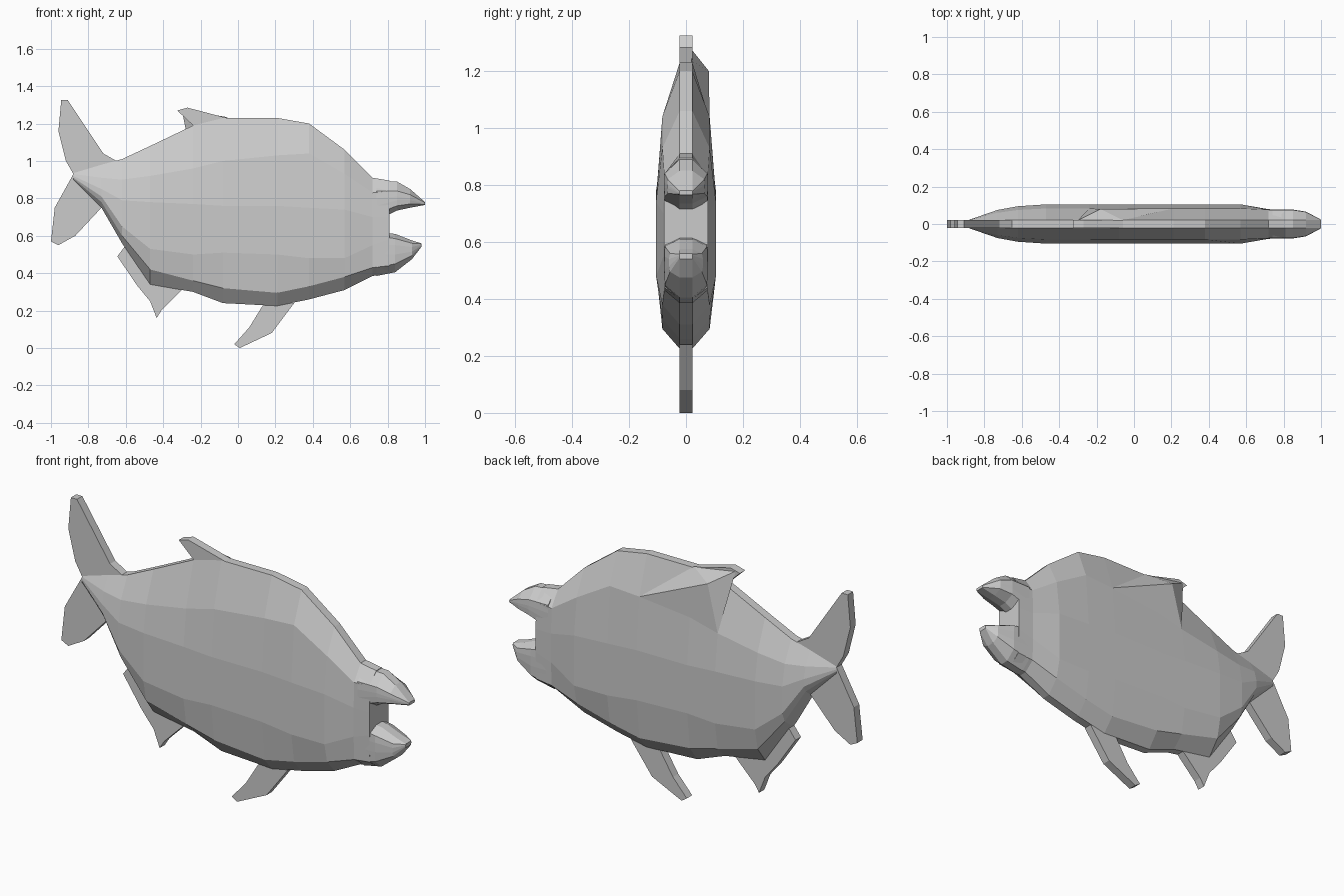
import bpy, bmesh

EDGE = 0.022  # half thickness of fins and of the flat rim of the body


def finish(name, bm):
    bmesh.ops.recalc_face_normals(bm, faces=bm.faces)
    mesh = bpy.data.meshes.new(name)
    bm.to_mesh(mesh)
    bm.free()
    obj = bpy.data.objects.new(name, mesh)
    bpy.context.collection.objects.link(obj)
    return obj


def loft(name, stations):
    """Each station: x, six heights from back to belly, middle and shoulder half widths."""
    bm = bmesh.new()
    rings = []
    for x, *heights, mid, shoulder in stations:
        widths = [EDGE, shoulder, mid, mid, shoulder, EDGE]
        side = list(zip(widths, heights))
        ring = [(-w, z) for w, z in side] + [(w, z) for w, z in reversed(side)]
        rings.append([bm.verts.new((x, y, z)) for y, z in ring])
    for a, b in zip(rings, rings[1:]):
        for i in range(len(a)):
            j = (i + 1) % len(a)
            bm.faces.new((a[i], a[j], b[j], b[i]))
    bm.faces.new(rings[0])
    bm.faces.new(rings[-1])
    return finish(name, bm)


def fin(name, outline):
    bm = bmesh.new()
    face = bm.faces.new([bm.verts.new((x, -EDGE, z)) for x, z in outline])
    out = bmesh.ops.extrude_face_region(bm, geom=[face])
    verts = [g for g in out["geom"] if isinstance(g, bmesh.types.BMVert)]
    bmesh.ops.translate(bm, verts=verts, vec=(0, 2 * EDGE, 0))
    return finish(name, bm)


# Flattened body with a narrow rim
loft("body", [
    (-0.88, 0.935, 0.93, 0.92, 0.91, 0.905, 0.90, 0.023, 0.022),
    (-0.73, 0.98, 0.91, 0.85, 0.81, 0.78, 0.75, 0.075, 0.06),
    (-0.62, 1.01, 0.90, 0.79, 0.65, 0.60, 0.56, 0.095, 0.075),
    (-0.47, 1.08, 0.92, 0.78, 0.53, 0.42, 0.34, 0.105, 0.083),
    (-0.24, 1.19, 0.96, 0.77, 0.50, 0.36, 0.30, 0.105, 0.083),
    (-0.08, 1.23, 1.00, 0.76, 0.51, 0.32, 0.24, 0.105, 0.083),
    (0.21, 1.23, 1.03, 0.76, 0.50, 0.295, 0.225, 0.105, 0.083),
    (0.38, 1.20, 1.04, 0.75, 0.48, 0.33, 0.26, 0.105, 0.083),
    (0.57, 1.06, 0.93, 0.74, 0.48, 0.38, 0.31, 0.105, 0.083),
    (0.72, 0.91, 0.83, 0.70, 0.55, 0.43, 0.385, 0.079, 0.076),
    (0.81, 0.895, 0.84, 0.70, 0.58, 0.44, 0.40, 0.077, 0.075),
])

# Open mouth
loft("upper_jaw", [
    (0.74, 0.895, 0.84, 0.80, 0.76, 0.72, 0.68, 0.077, 0.075),
    (0.85, 0.89, 0.84, 0.81, 0.79, 0.76, 0.735, 0.077, 0.075),
    (0.92, 0.85, 0.82, 0.80, 0.79, 0.77, 0.75, 0.066, 0.064),
    (1.0, 0.78, 0.777, 0.774, 0.771, 0.768, 0.765, 0.023, 0.022),
])
loft("lower_jaw", [
    (0.74, 0.62, 0.60, 0.55, 0.50, 0.43, 0.385, 0.077, 0.075),
    (0.84, 0.61, 0.585, 0.55, 0.50, 0.45, 0.405, 0.076, 0.074),
    (0.93, 0.575, 0.56, 0.54, 0.515, 0.495, 0.475, 0.06, 0.056),
    (0.98, 0.56, 0.557, 0.553, 0.549, 0.545, 0.54, 0.023, 0.022),
])

# Flat fins
fin("upper_tail_fin", [(-0.88, 0.93), (-0.92, 1.0), (-0.96, 1.16), (-0.945, 1.325),
                       (-0.91, 1.325), (-0.72, 1.04), (-0.65, 1.0), (-0.73, 0.93)])
fin("lower_tail_fin", [(-0.88, 0.93), (-0.98, 0.75), (-1.0, 0.57), (-0.96, 0.55),
                       (-0.87, 0.60), (-0.73, 0.75), (-0.75, 0.88)])
fin("dorsal_fin", [(-0.06, 1.23), (-0.27, 1.285), (-0.325, 1.27), (-0.24, 1.19), (-0.1, 1.18)])
fin("pelvic_fin", [(0.30, 0.24), (0.18, 0.08), (0.01, 0.0), (-0.02, 0.02),
                   (0.06, 0.11), (0.14, 0.24)])
fin("anal_fin", [(-0.28, 0.33), (-0.41, 0.20), (-0.435, 0.16), (-0.47, 0.25), (-0.54, 0.335),
                 (-0.645, 0.49), (-0.60, 0.55), (-0.64, 0.60), (-0.50, 0.55)])

# Bulge on the far side, beside the dorsal fin
bm = bmesh.new()
for co in [(-0.3, 0.02, 1.275), (-0.24, 0.02, 1.19), (-0.06, 0.02, 1.235), (-0.18, 0.08, 1.2),
           (-0.24, 0.083, 0.96), (-0.08, 0.083, 1.0), (0.21, 0.083, 1.03)]:
    bm.verts.new(co)
bmesh.ops.convex_hull(bm, input=bm.verts)
finish("dorsal_bulge", bm)
